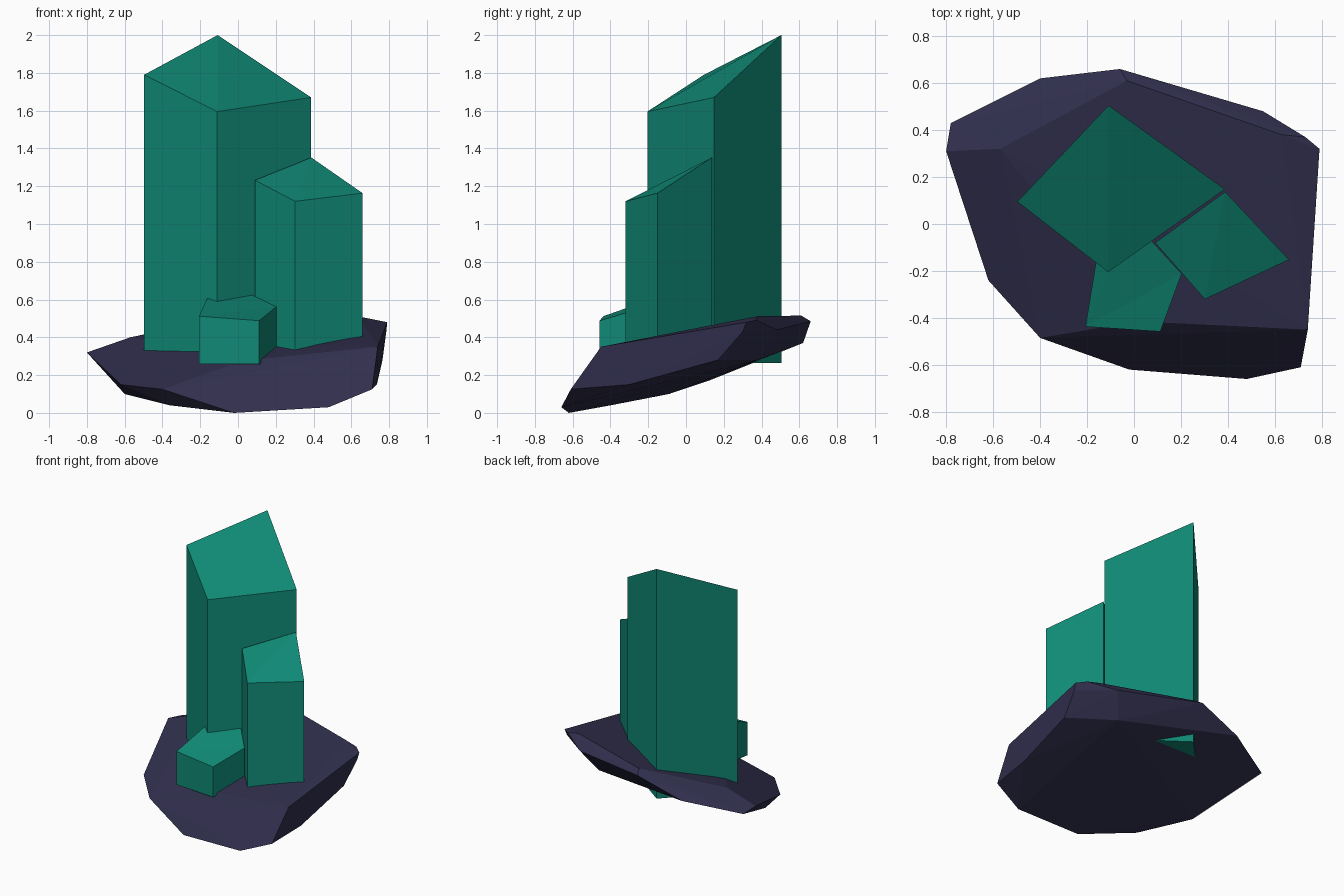
import bpy
import bmesh

if "Cube" in bpy.data.objects:
    bpy.data.objects.remove(bpy.data.objects["Cube"])


def material(name, rgb):
    m = bpy.data.materials.new(name)
    m.diffuse_color = (*rgb, 1)
    m.use_nodes = True
    m.node_tree.nodes["Principled BSDF"].inputs["Base Color"].default_value = m.diffuse_color
    return m


green = material("emerald green", (0.005, 0.25, 0.178))
stone = material("dark violet stone", (0.030, 0.028, 0.074))


def add_object(name, bm, mat):
    bmesh.ops.recalc_face_normals(bm, faces=bm.faces)
    me = bpy.data.meshes.new(name)
    bm.to_mesh(me)
    bm.free()
    me.materials.append(mat)
    ob = bpy.data.objects.new(name, me)
    bpy.context.collection.objects.link(ob)
    return ob


def crystal(name, top, bottom):
    """Upright prism with a slanted top; the top is fanned from its first corner."""
    bm = bmesh.new()
    hi = [bm.verts.new(p) for p in top]
    lo = [bm.verts.new((x, y, bottom)) for x, y, z in top]
    n = len(top)
    for i in range(n):
        j = (i + 1) % n
        bm.faces.new((lo[i], lo[j], hi[j], hi[i]))
    for i in range(1, n - 1):
        bm.faces.new((hi[0], hi[i], hi[i + 1]))
    bm.faces.new(lo[::-1])
    return add_object(name, bm, green)


# Crystals
crystal("tall_crystal", [(-.11, -.205, 1.595), (.387, .148, 1.67),
                         (-.108, .505, 2.0), (-.497, .095, 1.79)], .265)
crystal("medium_crystal", [(.302, -.32, 1.12), (.66, -.152, 1.163),
                           (.388, .137, 1.352), (.09, -.08, 1.232)], .265)
crystal("small_crystal", [(-.207, -.437, .512), (.112, -.458, .488), (.203, -.212, .562),
                          (.0, .01, .66), (-.145, -.06, .645)], .26)

# Rock base: a faceted boulder wrapped around its corner points
rock_points = [
    # upper facets
    (-.57, .32, .40), (-.03, .61, .515), (.63, .38, .512), (.73, .37, .49),
    (.79, .32, .48), (.74, -.45, .35), (.02, -.415, .275),
    # outer rim
    (-.80, .31, .32), (-.78, .43, .30), (-.40, .62, .37), (-.06, .66, .485),
    (.55, .48, .44), (.71, -.61, .125), (.48, -.66, .03), (-.02, -.62, .0),
    (-.40, -.485, .125), (-.62, -.24, .15),
    # underside
    (.785, .30, .43), (.765, .17, .28), (.755, .02, .24), (.735, -.30, .15),
    (.46, .38, .28), (-.62, .12, .17), (-.60, -.09, .10), (-.36, -.40, .04),
]
bm = bmesh.new()
for p in rock_points:
    bm.verts.new(p)
hull = bmesh.ops.convex_hull(bm, input=bm.verts)
bmesh.ops.delete(bm, geom=[v for v in bm.verts if not v.link_faces], context='VERTS')
add_object("rock_base", bm, stone)
